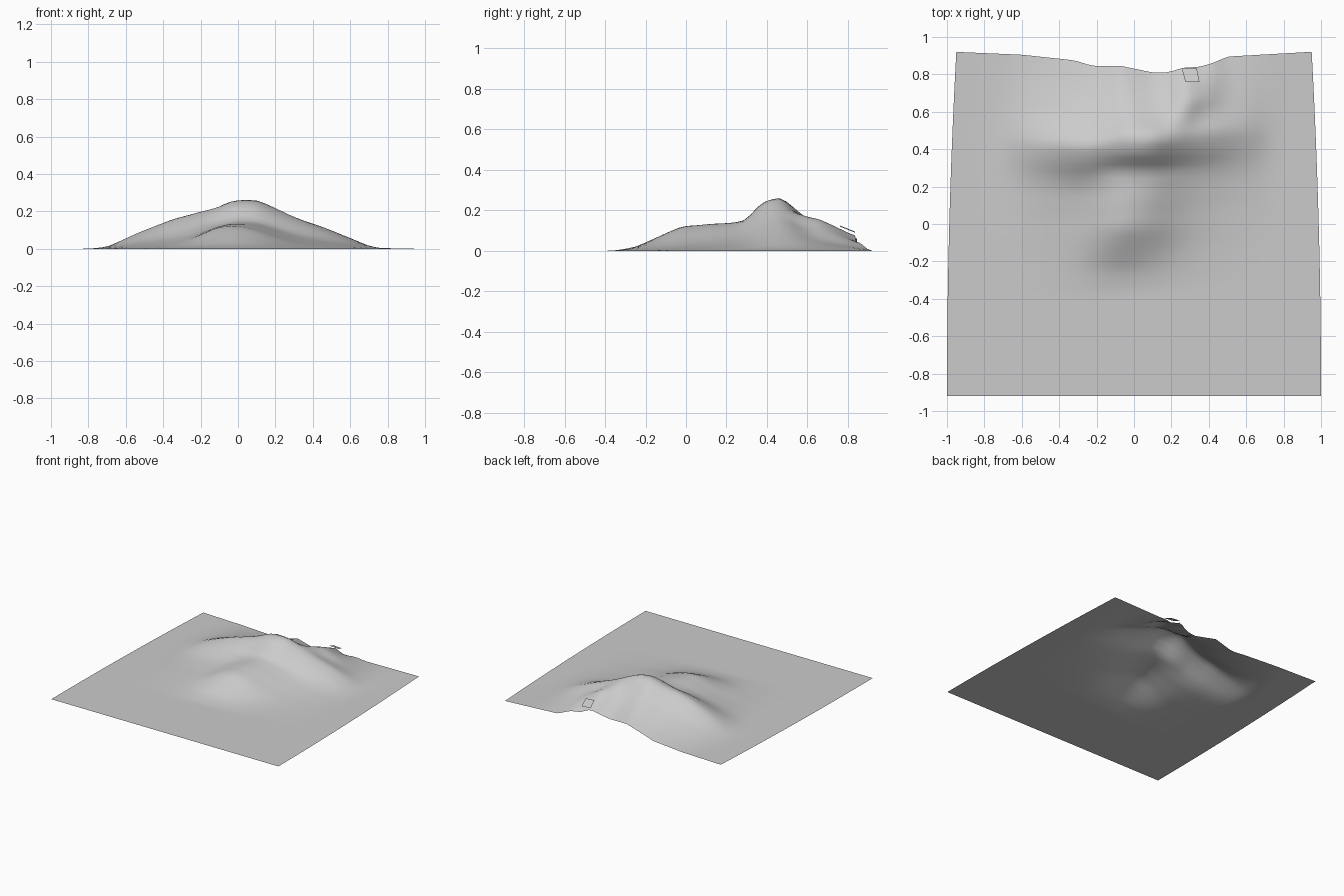
import bpy, bmesh, math

cube = bpy.data.objects.get("Cube")
if cube:
    bpy.data.objects.remove(cube)

COLS, ROWS = 56, 52


def curve(points, t, k=1):
    """Eased interpolation of column k through profile points."""
    if t <= points[0][0]:
        return points[0][k]
    for a, b in zip(points, points[1:]):
        if t <= b[0]:
            f = (t - a[0]) / (b[0] - a[0])
            return a[k] + (b[k] - a[k]) * f
    return points[-1][k]


def bell(d, width):
    return math.exp(-(d / width) ** 2)


# Main ridge height along x, and where it lies in y
crest = [(-.8, 0), (-.7, .01), (-.53, .09), (-.35, .16), (-.1, .23), (-.02, .265),
         (.1, .265), (.18, .23), (.3, .175), (.5, .1), (.62, .05), (.7, .015), (.78, 0)]
crest_y = [(-.6, .44), (-.25, .42), (-.03, .47), (.15, .46), (.5, .5)]
# Torn rear border: x, y, z
border = [(-.95, .92, 0), (-.6, .905, 0), (-.32, .875, .005), (-.22, .845, .015),
          (-.07, .845, .06), (.1, .81, .04), (.18, .81, .05), (.26, .835, .08),
          (.35, .84, .04), (.42, .86, .04), (.5, .895, .01), (.94, .92, 0)]
north_fall = [(0, 1), (.15, .78), (.35, .5), (.6, .27), (.8, .12), (1, 0)]
south_fall = [(0, 1), (.1, .78), (.17, .5), (.25, .32), (.4, .17), (.6, .06), (.8, 0)]
# Front spur height and centre line along y
spur = [(-.36, 0), (-.25, .012), (-.12, .06), (-.02, .09), (.1, .078), (.22, .05),
        (.3, .012), (.37, .03), (.45, 0)]
spur_x = [(-.2, -.09), (0, -.05), (.3, 0)]
# Shoulder running to the rear
shoulder = [(.48, 0), (.6, .035), (.66, .05), (.74, .035), (.84, 0)]
shoulder_x = [(.48, .18), (.65, .31), (.84, .34)]


def height(x, y):
    top, cy = curve(crest, x), curve(crest_y, x)
    if y > cy:
        t = (y - cy) / (curve(border, x) - cy)
        low = curve(border, x, 2)
        z = low + (top - low) * curve(north_fall, t)
        return max(0, z) + curve(shoulder, y) * bell(x - curve(shoulder_x, y), .1)
    d = x - curve(spur_x, y)
    narrow = .12 if y > .25 else .25 if d > 0 else .18
    return top * curve(south_fall, cy - y) + curve(spur, y) * bell(d, narrow)


def add_mesh(name, bm, mat):
    mesh = bpy.data.meshes.new(name)
    bm.to_mesh(mesh)
    bm.free()
    mesh.materials.append(mat)
    obj = bpy.data.objects.new(name, mesh)
    bpy.context.collection.objects.link(obj)
    return obj


stone = bpy.data.materials.new("light_grey")
stone.use_nodes = True
stone.diffuse_color = (.6, .6, .6, 1)
stone.node_tree.nodes["Principled BSDF"].inputs["Base Color"].default_value = (.6, .6, .6, 1)

# Terrain sheet: a tapered grid raised into the mountain
bm = bmesh.new()
bmesh.ops.create_grid(bm, x_segments=COLS, y_segments=ROWS, size=1)
for v in bm.verts:
    y = v.co.y * .92
    x = v.co.x * (1 - .05 * ((v.co.y + 1) / 2) ** 2)
    y += (curve(border, x) - .92) * max(0, (y - .5) / .42)
    v.co = (x, y, height(x, y))
# Soften the slopes, leaving the outline in place
inner = [v for v in bm.verts if not v.is_boundary]
for _ in range(2):
    bmesh.ops.smooth_vert(bm, verts=inner, factor=.4, use_axis_z=True)
for v in inner:
    v.co.z *= 1.02
terrain = add_mesh("mountain_terrain", bm, stone)
for p in terrain.data.polygons:
    p.use_smooth = True

# Folded flap at the torn border, facing down
bm = bmesh.new()
corners = [(.255, .835, .095), (.335, .835, .09), (.35, .76, .12), (.275, .76, .125)]
bm.faces.new([bm.verts.new(c) for c in corners]).normal_update()
for f in bm.faces:
    if f.normal.z > 0:
        f.normal_flip()
add_mesh("folded_flap", bm, stone)
